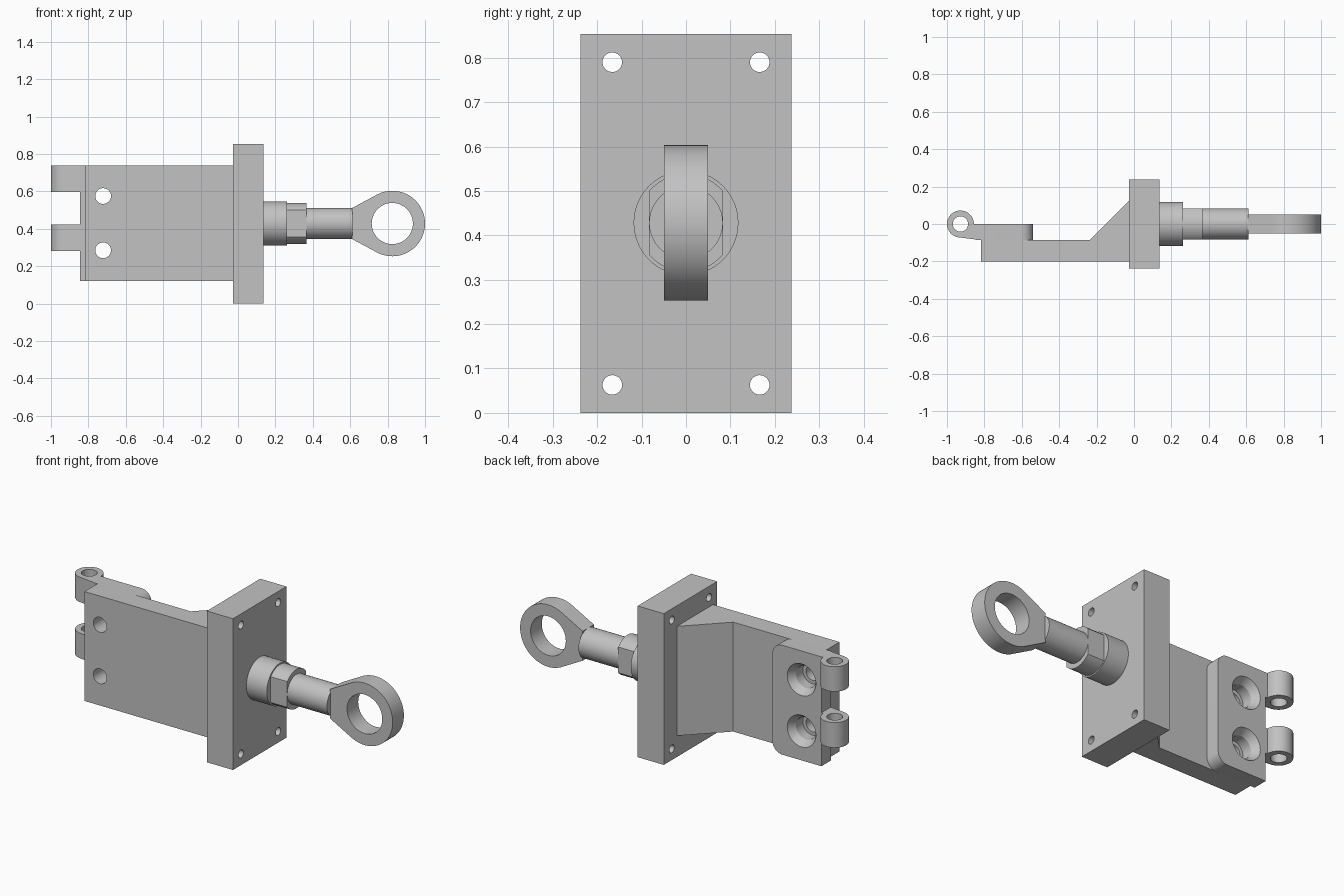
import bpy, bmesh
from math import sin, cos, radians

cube = bpy.data.objects.get("Cube")
if cube:
    bpy.data.objects.remove(cube, do_unlink=True)

steel = bpy.data.materials.new("grey steel")
steel.use_nodes = True
steel.diffuse_color = (0.54, 0.54, 0.54, 1)
steel.node_tree.nodes["Principled BSDF"].inputs["Base Color"].default_value = (0.54, 0.54, 0.54, 1)


def arc(u, v, r, start=0, end=360, steps=64):
    """Points on an arc; a full circle leaves out its repeated last point."""
    count = steps if end - start == 360 else steps + 1
    angles = [radians(start + (end - start) * i / steps) for i in range(count)]
    return [(u + r * cos(a), v + r * sin(a)) for a in angles]


def loft(name, axis, rings):
    """Solid through outlines placed at positions along an axis."""
    place = {"x": lambda t, u, v: (t, u, v),
             "y": lambda t, u, v: (u, t, v),
             "z": lambda t, u, v: (u, v, t)}[axis]
    bm = bmesh.new()
    loops = [[bm.verts.new(place(t, u, v)) for u, v in pts] for t, pts in rings]
    n = len(loops[0])
    for a, b in zip(loops, loops[1:]):
        for i in range(n):
            j = (i + 1) % n
            bm.faces.new((a[i], a[j], b[j], b[i]))
    bm.faces.new(loops[0])
    bm.faces.new(loops[-1])
    bmesh.ops.recalc_face_normals(bm, faces=bm.faces)
    mesh = bpy.data.meshes.new(name)
    bm.to_mesh(mesh)
    bm.free()
    mesh.materials.append(steel)
    obj = bpy.data.objects.new(name, mesh)
    bpy.context.collection.objects.link(obj)
    return obj


def prism(name, axis, pts, a, b):
    return loft(name, axis, [(a, pts), (b, pts)])


def cut(obj, cutters):
    """Drill the cutters out of an object and bake the result."""
    for c in cutters:
        c.hide_render = True
        mod = obj.modifiers.new("hole", "BOOLEAN")
        mod.operation, mod.solver, mod.object = "DIFFERENCE", "EXACT", c
    bpy.context.view_layer.update()
    graph = bpy.context.evaluated_depsgraph_get()
    baked = bpy.data.meshes.new_from_object(obj.evaluated_get(graph))
    obj.modifiers.clear()
    obj.data = baked


def discard(cutters):
    for c in cutters:
        bpy.data.objects.remove(c, do_unlink=True)


parts = []
bottom, top, mid = 0.12, 0.737, 0.428

# Mounting plate with four corner holes
plate = prism("mounting_plate", "x", [(-0.238, 0), (0.238, 0), (0.238, 0.853), (-0.238, 0.853)], -0.028, 0.135)
drills = [prism("drill", "x", arc(y, z, 0.022, steps=32), -0.1, 0.2)
          for y in (-0.166, 0.166) for z in (0.063, 0.79)]
cut(plate, drills)
discard(drills)
parts.append(plate)

# Bracket arm with its gusset, and the raised pad with two rounded corners
arm = prism("bracket_arm", "z", [(-0.818, -0.2), (-0.028, -0.2), (-0.028, 0.122),
                                 (-0.235, -0.085), (-0.818, -0.085)], bottom, top)
r = 0.06
pad_outline = ([(-0.845, bottom)] + arc(-0.54 - r, bottom + r, r, -90, 0, 12)
               + arc(-0.54 - r, top - r, r, 0, 90, 12) + [(-0.845, top)])
pad = prism("raised_pad", "y", pad_outline, -0.085, 0)

# Countersunk screw holes through pad and arm
sinks = []
for z in (0.285, 0.575):
    steps = [(0.02, 0.103), (-0.04, 0.062), (-0.1, 0.062), (-0.1, 0.042), (-0.25, 0.042)]
    sinks.append(loft("countersink", "y", [(t, arc(-0.721, z, rad)) for t, rad in steps]))
for obj in (arm, pad):
    cut(obj, sinks)
discard(sinks)
parts += [arm, pad]

# Hinge knuckles with a pin bore
bore = prism("pin_bore", "z", arc(-0.928, 0, 0.041, steps=48), 0, 1)
knuckle_outline = arc(-0.928, 0, 0.072, 0, 264, 48) + [(-0.845, -0.083), (-0.845, 0)]
for name, low, high in (("lower_knuckle", 0.28, 0.422), ("upper_knuckle", 0.597, top)):
    knuckle = prism(name, "z", knuckle_outline, low, high)
    cut(knuckle, [bore])
    parts.append(knuckle)
discard([bore])

# Round boss, collar with two wrench flats, and rod
parts.append(prism("round_boss", "x", arc(0, mid, 0.118), 0.135, 0.262))
flats = [(max(-0.083, min(0.083, y)), z) for y, z in arc(0, mid, 0.11, steps=96)]
parts.append(prism("wrench_collar", "x", flats, 0.262, 0.365))
parts.append(prism("rod", "x", arc(0, mid, 0.083), 0.365, 0.613))

# Eye end, tapering from the rod into a ring
eye_outline = arc(0.825, mid, 0.175, -119, 119, 72) + [(0.61, mid + 0.083), (0.61, mid - 0.083)]
eye = prism("rod_eye", "y", eye_outline, -0.05, 0.05)
eye_bore = prism("eye_bore", "y", arc(0.825, mid, 0.11), -0.2, 0.2)
cut(eye, [eye_bore])
discard([eye_bore])
parts.append(eye)

# Smooth round surfaces, keep hard edges
bpy.ops.object.select_all(action="DESELECT")
for obj in parts:
    obj.select_set(True)
bpy.context.view_layer.objects.active = parts[0]
bpy.ops.object.shade_smooth_by_angle(angle=radians(25))
